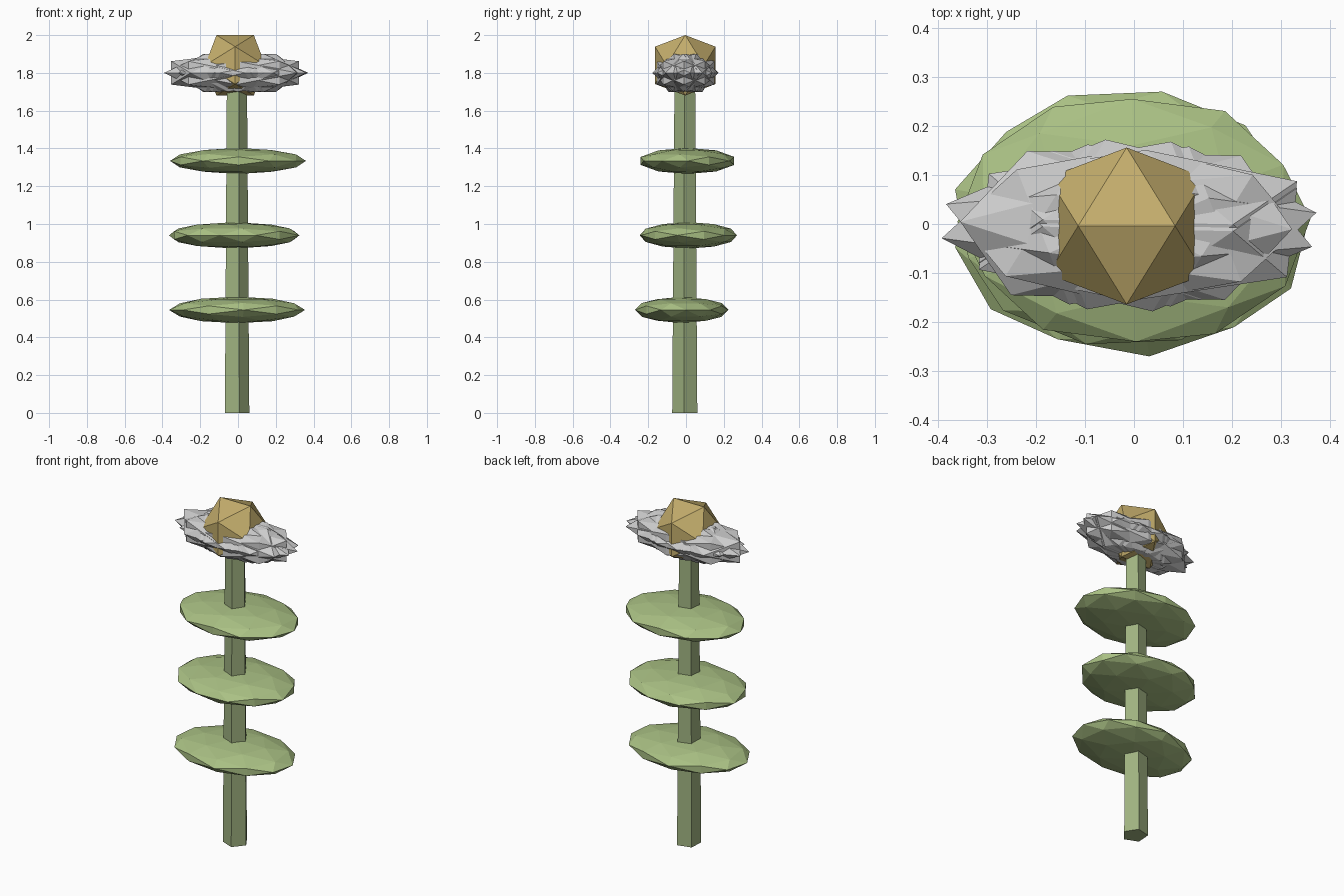
import bpy, bmesh, math
from itertools import combinations
from mathutils import Vector, Matrix

if "Cube" in bpy.data.objects:
    bpy.data.objects.remove(bpy.data.objects["Cube"])


def material(name, rgb):
    m = bpy.data.materials.new(name)
    m.diffuse_color = (*rgb, 1)
    m.use_nodes = True
    m.node_tree.nodes["Principled BSDF"].inputs["Base Color"].default_value = m.diffuse_color
    return m


stem_green = material("stem_green", (0.35, 0.45, 0.22))
leaf_green = material("leaf_green", (0.40, 0.53, 0.23))
gold = material("gold", (0.55, 0.42, 0.15))


def ico_points(detail=False):
    """Icosahedron points with an edge on top; detail adds edge midpoints."""
    g = (1 + 5 ** 0.5) / 2
    pts = []
    for s in (-1, 1):
        for t in (-1, 1):
            pts += [Vector(p).normalized() for p in
                    ((s, 0, t * g), (0, s * g, t), (s * g, t, 0))]
    if detail:
        pts += [(a + b).normalized() for a, b in combinations(pts, 2)
                if (a - b).length < 1.1]
    return pts


def finish(name, bm, mat=None):
    bmesh.ops.recalc_face_normals(bm, faces=bm.faces)
    me = bpy.data.meshes.new(name)
    bm.to_mesh(me)
    bm.free()
    ob = bpy.data.objects.new(name, me)
    bpy.context.collection.objects.link(ob)
    if mat:
        me.materials.append(mat)
    return ob


def hull(name, pts, mat=None):
    bm = bmesh.new()
    for p in pts:
        bm.verts.new(p)
    bmesh.ops.convex_hull(bm, input=bm.verts[:])
    return finish(name, bm, mat)


def fit(pts, lo, hi):
    """Stretch points to exactly fill the box lo..hi."""
    a = [min(p[i] for p in pts) for i in range(3)]
    b = [max(p[i] for p in pts) for i in range(3)]
    return [Vector([lo[i] + (p[i] - a[i]) / (b[i] - a[i]) * (hi[i] - lo[i])
                    for i in range(3)]) for p in pts]


# Five-sided tapered stem
bm = bmesh.new()
bmesh.ops.create_cone(
    bm, cap_ends=True, segments=5, radius1=0.07, radius2=0.058, depth=1.72,
    matrix=Matrix.Translation((-0.01, -0.005, 0.86))
    @ Matrix.Rotation(math.radians(284 - 90), 4, 'Z'))
finish("stem", bm, stem_green)

# Three flat leaf discs, each turned differently
leaves = [
    (0.10, (-0.365, -0.270, 0.475), (0.355, 0.225, 0.615)),
    (1.35, (-0.365, -0.245, 0.870), (0.325, 0.270, 1.010)),
    (2.60, (-0.360, -0.240, 1.265), (0.360, 0.255, 1.403)),
]
for i, (turn, lo, hi) in enumerate(leaves):
    rot = Matrix.Rotation(turn, 3, 'Z')
    hull(f"leaf_{i + 1}", fit([rot @ p for p in ico_points(True)], lo, hi), leaf_green)

# Eight overlapping petals, turned and then stretched sideways
for k in range(8):
    a = math.radians(45 * k)
    rot = Matrix.Rotation(a - math.radians(3), 3, 'Z')
    dx = -0.04 * math.sin(a) if math.sin(a) > 0.1 else 0.008
    dy = 0.007 * math.cos(a) - 0.003
    pts = []
    for p in ico_points():
        q = rot @ p
        pts.append(Vector((q.x * 0.37 + dx, q.y * 0.173 + dy, q.z * 0.1175 + 1.8)))
    hull(f"petal_{k + 1}", pts)

# Golden flower centre
hull("flower_centre", [p * 0.188 + Vector((-0.015, -0.004, 1.84)) for p in ico_points()], gold)
